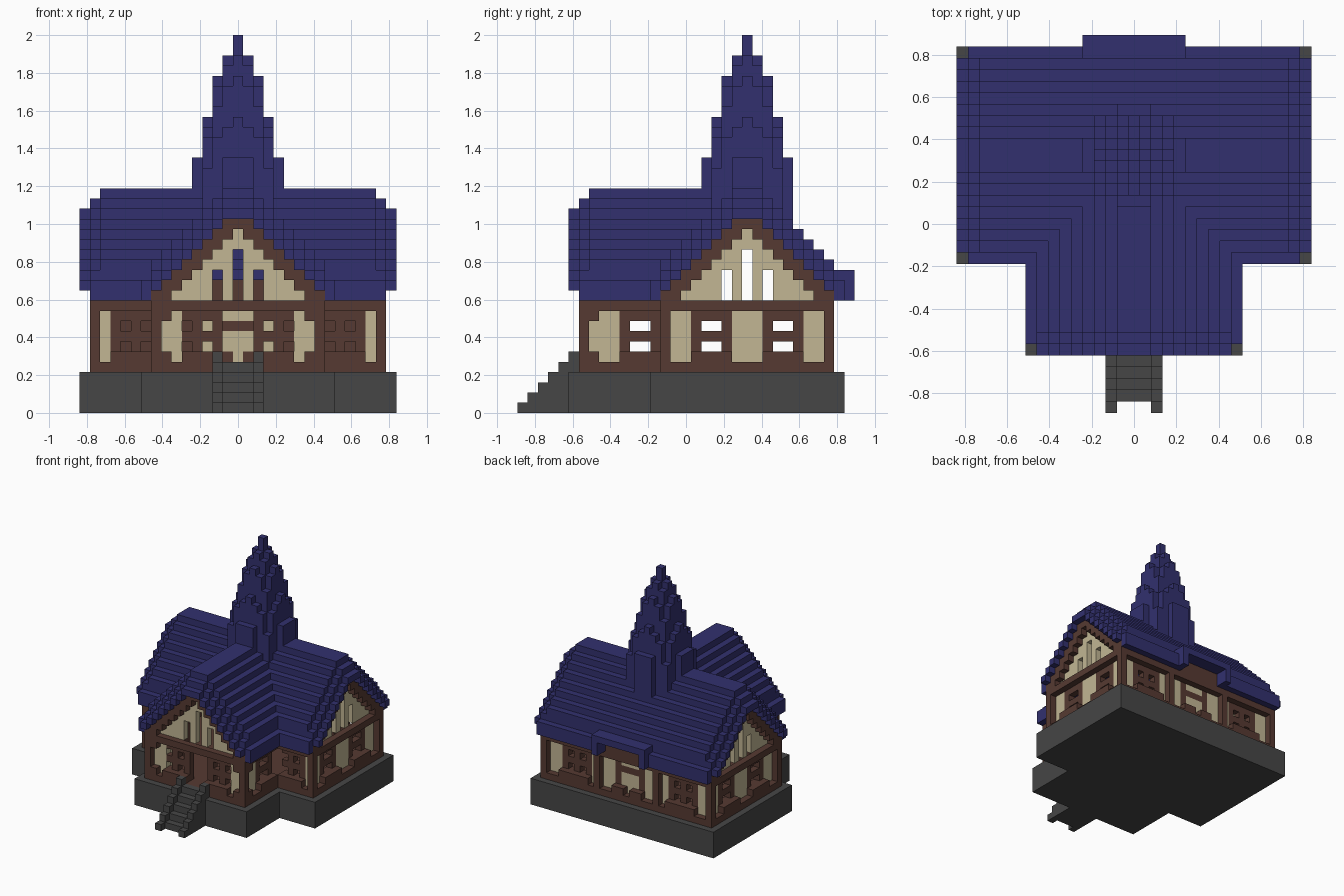
import bpy, bmesh
from mathutils import Vector

cube = bpy.data.objects.get("Cube")
if cube:
    bpy.data.objects.remove(cube, do_unlink=True)

U = 2 / 37          # block size
RIDGE_Y = 6         # centre line of the main hall
grid = {}           # block position -> part name


def srgb(*rgb):
    return tuple(((c / 255 + 0.055) / 1.055) ** 2.4 for c in rgb) + (1.0,)


def material(name, colour):
    m = bpy.data.materials.new(name)
    m.use_nodes = True
    m.diffuse_color = colour
    bsdf = m.node_tree.nodes["Principled BSDF"]
    bsdf.inputs["Base Color"].default_value = colour
    bsdf.inputs["Roughness"].default_value = 0.9
    return m


STONE = material("dark_stone", srgb(70, 70, 70))
WOOD = material("brown_timber", srgb(86, 58, 50))
PLASTER = material("cream_plaster", srgb(194, 182, 148))
SLATE = material("blue_slate", srgb(50, 48, 110))

PARTS = {"foundation": STONE, "stairs": STONE, "timber_frame": WOOD, "floor": WOOD,
         "plaster_panels": PLASTER, "roof": SLATE, "spire": SLATE}


def fill(part, xs, ys, zs):
    for x in range(xs[0], xs[1] + 1):
        for y in range(ys[0], ys[1] + 1):
            for z in range(zs[0], zs[1] + 1):
                grid.setdefault((x, y, z), part)


# Foundation under hall and front wing
fill("foundation", (-15, 15), (-3, 15), (0, 3))
fill("foundation", (-9, 9), (-11, -4), (0, 3))

# Entrance stairs with raised side walls
for i in range(6):
    for x in (-2, 2):
        fill("stairs", (x, x), (-16 + i, -16 + i), (0, i))
    if i > 0:
        fill("stairs", (-1, 1), (-16 + i, -16 + i), (0, i - 1))


def put(part, axis, plane, a, z):
    pos = (a, plane, z) if axis == "x" else (plane, a, z)
    grid.setdefault(pos, part)


def wall(axis, start, outer, inward, columns):
    """P post, C plaster, B braced plaster, W recessed wood, H window holes,
    M and N plaster with cross bars, D doorway."""
    solid = {"P": range(5, 10), "C": (), "B": (5, 9), "W": range(5, 10),
             "H": (5, 7, 9), "M": (5, 8), "N": (8,), "D": ()}
    for i, kind in enumerate(columns):
        a = start + i
        inner = outer + inward
        put("timber_frame", axis, outer, a, 10)
        if kind != "D":
            put("timber_frame", axis, outer, a, 4)
        for z in range(5, 10):
            if z in solid[kind]:
                # window lattice sits back, with a sill in the outer plane
                if kind in "PB" or z == 5:
                    put("timber_frame", axis, outer, a, z)
                if kind in "WHMN":
                    put("timber_frame", axis, inner, a, z)
            elif kind in "CBMN":
                put("plaster_panels", axis, inner, a, z)


def gable(axis, centre, outer, inward):
    for k in range(-8, 9):
        d, a = abs(k), centre + k
        inner = outer + inward
        top_window = 15 if d == 0 else 13 if d == 2 else 0
        for z in range(11, min(19, 20 - d)):
            if z >= 18 - d:
                put("timber_frame", axis, outer, a, z)
                put("timber_frame", axis, inner, a, z)
            elif z > top_window:
                put("plaster_panels", axis, inner, a, z)


# Walls of the wing and the hall
wall("x", -8, -10, 1, "PBCHWHWDDDWHWHCBP")
wall("x", 9, -2, 1, "HWHWCP")
wall("x", -14, -2, 1, "PCWHWH")
half_back = "PCCWHWHWCPCCWM"
wall("x", -14, 14, -1, half_back + "N" + half_back[::-1])
for s in (-1, 1):
    wall("y", -10, 8 * s, -s, "PBCCWHHW")
    wall("y", -2, 14 * s, -s, "PCCWHHWCCCWHHWCCP")
    gable("y", RIDGE_Y, 14 * s, -s)
gable("x", 0, -10, 1)
fill("timber_frame", (-4, 4), (14, 14), (11, 12))

# Wooden floor
fill("floor", (-13, 13), (-1, 13), (4, 4))
fill("floor", (-7, 7), (-10, -2), (4, 4))

# Rear eave: raised canopy with side cheeks
fill("roof", (-4, 4), (15, 16), (13, 13))
for x in (-4, 4):
    fill("roof", (x, x), (15, 16), (11, 12))


# Hollow stepped roof: the higher of the hall and wing slopes wins
def slope(d, drop):
    if d > 9 or (drop == 2 and d > 8):
        return None
    d = max(d, 1)
    top = 13 if d == 9 else 23 - d - drop
    return top, 20 - d


for x in range(-15, 16):
    for y in range(-11, 16):
        if y == 15 and abs(x) <= 4:
            continue
        found = [slope(abs(y - RIDGE_Y), max(0, abs(x) - 13))]
        if y <= RIDGE_Y:
            found.append(slope(abs(x), max(0, -9 - y)))
        found = [f for f in found if f]
        if found:
            top, bottom = max(found)
            fill("roof", (x, x), (y, y), (bottom, top - 1))

# Spire: round plan of stepped columns, tallest in the middle
HEIGHTS = [37, 35, 33, 29, 25, 21]
for dx in range(-4, 5):
    for dy in range(-4, 5):
        r = (dx * dx + dy * dy) ** 0.5
        if r < 4.3:
            i = int(r)
            top = round(HEIGHTS[i] + (HEIGHTS[i + 1] - HEIGHTS[i]) * (r - i))
            fill("spire", (dx, dx), (RIDGE_Y + dy, RIDGE_Y + dy), (19, top - 1))

# One mesh per part, keeping only the exposed block faces
DIRS = [Vector(v) for v in ((1, 0, 0), (-1, 0, 0), (0, 1, 0), (0, -1, 0), (0, 0, 1), (0, 0, -1))]


def build(part, mat):
    bm = bmesh.new()
    verts = {}
    for cell in [c for c, p in grid.items() if p == part]:
        centre = Vector(cell) + Vector((0, 0, 0.5))
        for n in DIRS:
            if tuple(int(c + k) for c, k in zip(cell, n)) in grid:
                continue
            u = Vector((n.y, n.z, n.x))
            v = n.cross(u)
            corners = []
            for a, b in ((-1, -1), (1, -1), (1, 1), (-1, 1)):
                p = centre + (n + u * a + v * b) * 0.5
                key = tuple(round(c * 2) for c in p)
                if key not in verts:
                    verts[key] = bm.verts.new(p * U)
                corners.append(verts[key])
            bm.faces.new(corners)
    mesh = bpy.data.meshes.new(part)
    bm.to_mesh(mesh)
    bm.free()
    mesh.materials.append(mat)
    bpy.context.scene.collection.objects.link(bpy.data.objects.new(part, mesh))


for part, mat in PARTS.items():
    build(part, mat)
